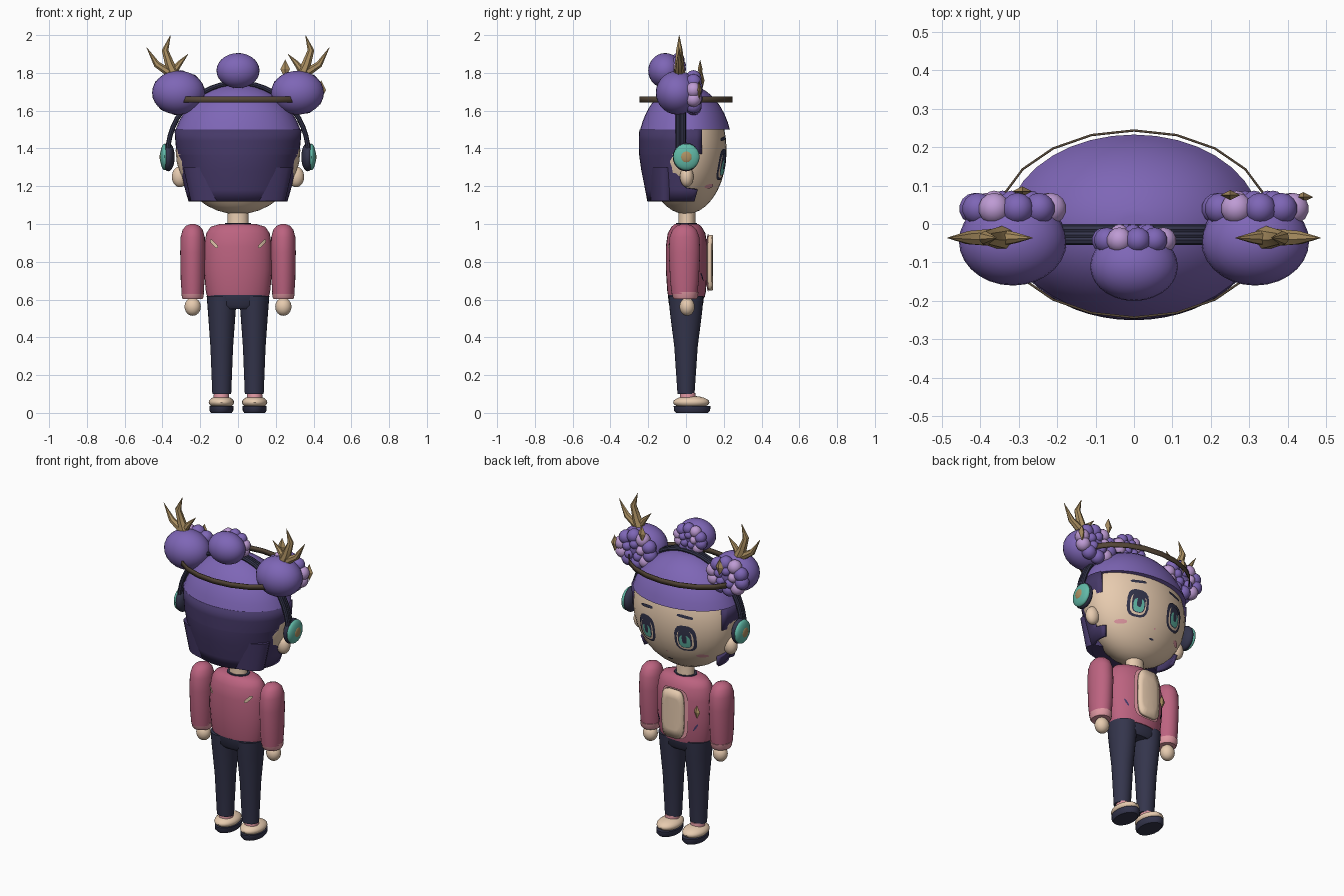
import bpy, bmesh
from math import sin, cos, pi, sqrt, asin
from mathutils import Vector

if "Cube" in bpy.data.objects:
    bpy.data.objects.remove(bpy.data.objects["Cube"])


def colour(name, r, g, b):
    lin = [(c / 255 / 12.92 if c < 11 else ((c / 255 + 0.055) / 1.055) ** 2.4) for c in (r, g, b)]
    m = bpy.data.materials.new(name)
    m.use_nodes = True
    m.diffuse_color = (*lin, 1)
    m.node_tree.nodes["Principled BSDF"].inputs["Base Color"].default_value = (*lin, 1)
    return m


PURPLE = colour("purple hair", 126, 102, 182)
DARK = colour("dark purple hair", 70, 57, 104)
LILAC = colour("lilac curls", 190, 155, 212)
SKIN = colour("skin and cream", 232, 204, 176)
PINK = colour("rose jacket", 188, 99, 128)
BLUSH = colour("light pink trim", 224, 152, 162)
NAVY = colour("navy", 52, 53, 76)
TEAL = colour("teal", 98, 186, 168)
TAN = colour("antler tan", 172, 144, 98)
BROWN = colour("brown band", 84, 70, 55)


def finish(name, bm, mat, smooth=True):
    bmesh.ops.recalc_face_normals(bm, faces=bm.faces)
    me = bpy.data.meshes.new(name)
    bm.to_mesh(me)
    bm.free()
    me.materials.append(mat)
    ob = bpy.data.objects.new(name, me)
    bpy.context.collection.objects.link(ob)
    if smooth:
        bpy.ops.object.select_all(action='DESELECT')
        ob.select_set(True)
        bpy.context.view_layer.objects.active = ob
        bpy.ops.object.shade_smooth_by_angle(angle=0.7)
    return ob


def ball(name, mat, c, r, seg=24):
    bm = bmesh.new()
    bmesh.ops.create_uvsphere(bm, u_segments=seg, v_segments=seg // 2, radius=1)
    for v in bm.verts:
        v.co = Vector([v.co[i] * r[i] + c[i] for i in range(3)])
    return finish(name, bm, mat)


def bridge(bm, rows, closed=True):
    for a, b in zip(rows, rows[1:]):
        n = len(a)
        for i in range(n if closed else n - 1):
            j = (i + 1) % n
            bm.faces.new((a[i], a[j], b[j], b[i]))


def loft(name, mat, rings, cx=0, cy=0, n=28, caps=True):
    """Stack of ellipses, each given as (z, rx, ry, optional shift x, shift y)."""
    bm = bmesh.new()
    rows = []
    for z, rx, ry, *s in rings:
        sx, sy = s if s else (0, 0)
        rows.append([bm.verts.new((cx + sx + rx * cos(2 * pi * i / n),
                                   cy + sy + ry * sin(2 * pi * i / n), z)) for i in range(n)])
    bridge(bm, rows)
    if caps:
        bm.faces.new(rows[0])
        bm.faces.new(rows[-1])
    return finish(name, bm, mat)


def tube(name, mat, pts, radii, n=8):
    """Tube through points in the xz plane, given as (x, y, z)."""
    bm = bmesh.new()
    pts = [Vector(p) for p in pts]
    rows = []
    for k, p in enumerate(pts):
        t = (pts[min(k + 1, len(pts) - 1)] - pts[max(k - 1, 0)]).normalized()
        side = Vector((0, 1, 0))
        up = t.cross(side)
        rows.append([bm.verts.new(p + radii[k] * (side * cos(2 * pi * i / n) + up * sin(2 * pi * i / n)))
                     for i in range(n)])
    bridge(bm, rows)
    bm.faces.new(rows[0])
    bm.faces.new(rows[-1])
    return finish(name, bm, mat)


def head_y(x, z):
    return 0.215 * sqrt(max(0, 1 - (x / 0.33) ** 2 - ((z - 1.39) / 0.338) ** 2))


def torso_y(x, z):
    return 0.112 * sqrt(max(0, 1 - (x / 0.182) ** 2))


def plate(name, mat, surf, c, w, h, off, tilt=0, n=16, power=1.0, side=1):
    """Thin patch hugging a surface: ellipse, or boxier for a lower power."""
    bm = bmesh.new()
    rows = []
    for k in (0.3, 0.65, 1):
        row = []
        for i in range(n):
            a = 2 * pi * (i + 0.5) / n
            u, v = [k * s * (1 if t >= 0 else -1) * abs(t) ** power for s, t in ((w, cos(a)), (h, sin(a)))]
            x, z = c[0] + u * cos(tilt) - v * sin(tilt), c[1] + u * sin(tilt) + v * cos(tilt)
            row.append(bm.verts.new((x, side * (surf(x, z) + off), z)))
        rows.append(row)
    bridge(bm, rows)
    bm.faces.new(rows[0])
    return finish(name, bm, mat)


def gem(name, c, r):
    bm = bmesh.new()
    bmesh.ops.create_cone(bm, segments=4, radius1=r, radius2=0, depth=2 * r)
    bm.verts.ensure_lookup_table()
    for v in bm.verts:
        v.co.z += r
    bmesh.ops.delete(bm, geom=[f for f in bm.faces if len(f.verts) == 4], context='FACES_ONLY')
    low = bmesh.ops.duplicate(bm, geom=bm.verts[:] + bm.edges[:] + bm.faces[:])["geom"]
    for v in low:
        if isinstance(v, bmesh.types.BMVert):
            v.co.z *= -1
    bmesh.ops.remove_doubles(bm, verts=bm.verts, dist=0.0005)
    for v in bm.verts:
        v.co = Vector((v.co.x * 0.8, v.co.y * 0.4, v.co.z * 0.8)) + Vector(c)
    return finish(name, bm, TAN, False)


# Head and hair
ball("head", SKIN, (0, 0, 1.39), (0.33, 0.215, 0.338), 36)
dome = [1.5 + 0.238 * sin(pi / 2 * k / 9) for k in range(10)]
shape = [(z, sqrt(1 - ((z - 1.39) / 0.35) ** 2)) for z in dome]
loft("hair_cap", PURPLE, [(z, 0.348 * s, 0.25 * s) for z, s in shape], cy=-0.005, n=36)

# Back hair is an open shell, each row ending at its own front edge
bm = bmesh.new()
rows = []
for z, rx, ry, front in [(1.5, 0.336, 0.247, 0.085), (1.44, 0.332, 0.25, 0.085), (1.37, 0.325, 0.248, 0.085),
                         (1.365, 0.324, 0.248, 0.0), (1.28, 0.306, 0.236, -0.01), (1.19, 0.282, 0.218, 0.0),
                         (1.18, 0.28, 0.216, 0.062), (1.12, 0.262, 0.205, 0.045)]:
    t0 = asin(front / ry)
    rows.append([bm.verts.new((rx * cos(t), ry * sin(t), z))
                 for t in [t0 - (pi + 2 * t0) * i / 32 for i in range(33)]])
bridge(bm, rows, closed=False)
back = finish("back_hair", bm, DARK)
mod = back.modifiers.new("thickness", 'SOLIDIFY')
mod.thickness, mod.offset = 0.02, -1
# Inner filling keeps the underside of the back hair closed
loft("back_hair_underside", DARK, [(1.122, 0.25, 0.085), (1.3, 0.29, 0.1)], cy=-0.11)


# Hair buns with rosettes of curls on their face side
def bun(name, c, r, ring, curl, face):
    ball(name, PURPLE, c, r, 28)
    for k, (count, scale, lift) in enumerate([(10, 1, 0), (5, 0.5, 0.018)]):
        for i in range(count):
            a = 2 * pi * (i + 0.3) / count
            p = (c[0] + ring[0] * scale * cos(a), face + lift, c[2] + ring[1] * scale * sin(a))
            ball(name + "_curl", LILAC if (i + k) % 3 == 0 else PURPLE, p, [curl * (1 - 0.3 * k)] * 3, 14)


for s, side in ((1, "left"), (-1, "right")):
    bun(side + "_bun", (s * 0.315, -0.045, 1.695), (0.14, 0.115, 0.116), (0.1, 0.078), 0.042, 0.04)
bun("top_bun", (0, -0.11, 1.812), (0.114, 0.09, 0.093), (0.078, 0.06), 0.034, -0.042)
for c in ((0.44, 0.07, 1.71), (0.25, 0.075, 1.82), (-0.29, 0.085, 1.76)):
    gem("hair_gem", c, 0.032)

# Floating hair band and headphone arch
band = loft("hair_band", BROWN, [(1.642, 0.36, 0.246), (1.674, 0.36, 0.246)], n=20, caps=False)
mod = band.modifiers.new("thickness", 'SOLIDIFY')
mod.thickness = 0.006
for dy in (-0.042, -0.028, -0.014):
    arch = [(0.372 * cos(pi * i / 24), dy, 1.37 + 0.378 * sin(pi * i / 24)) for i in range(25)]
    tube("headphone_arch", NAVY, arch, [0.013] * 25)

for s, side in ((1, "left"), (-1, "right")):
    # Headphone cup and ear
    ball(side + "_cup", NAVY, (s * 0.37, 0, 1.355), (0.035, 0.07, 0.076))
    ball(side + "_cup_cover", TEAL, (s * 0.388, 0.002, 1.355), (0.024, 0.07, 0.07))
    ball(side + "_cup_badge", TAN, (s * 0.404, 0.002, 1.355), (0.011, 0.034, 0.034), 16)
    ball(side + "_ear", SKIN, (s * 0.308, 0.004, 1.25), (0.042, 0.036, 0.055))

    # Antler with three prongs
    def prong(pts, radii):
        tube(side + "_antler", TAN, [(s * x, -0.036, z) for x, z in pts], radii, 7)
    prong([(0.325, 1.76), (0.36, 1.84), (0.386, 1.92), (0.357, 2.0)], [0.036, 0.026, 0.018, 0.001])
    prong([(0.36, 1.8), (0.43, 1.845), (0.484, 1.935)], [0.024, 0.018, 0.001])
    prong([(0.345, 1.8), (0.31, 1.85), (0.264, 1.9)], [0.022, 0.015, 0.001])

    # Eye, brow and cheek
    x = s * 0.13
    for part, mat, dz, w, h, off in (("lash", NAVY, 0, 0.064, 0.083, 0.004), ("eye", SKIN, -0.008, 0.048, 0.063, 0.006),
                                     ("iris", NAVY, 0, 0.04, 0.06, 0.008), ("iris_glow", TEAL, -0.016, 0.032, 0.04, 0.010),
                                     ("pupil", NAVY, 0, 0.014, 0.028, 0.012)):
        plate(f"{side}_{part}", mat, head_y, (x, 1.315 + dz), w, h, off, power=0.7)
    plate(side + "_brow", NAVY, head_y, (x, 1.452), 0.048, 0.009, 0.005, tilt=-s * 0.12, power=0.6)
    plate(side + "_cheek", BLUSH, head_y, (s * 0.2, 1.2), 0.03, 0.012, 0.004)

    # Arm, cuff and hand
    loft(side + "_sleeve", PINK, [(0.63, 0.058, 0.068), (0.7, 0.063, 0.076), (0.85, 0.066, 0.083), (0.93, 0.064, 0.079),
                                  (0.97, 0.053, 0.064), (0.99, 0.036, 0.042), (1.0, 0.012, 0.014)], s * 0.24, -0.008)
    loft(side + "_cuff", BLUSH, [(0.602, 0.052, 0.058), (0.612, 0.057, 0.066), (0.64, 0.06, 0.07)], s * 0.24, -0.004)
    ball(side + "_hand", SKIN, (s * 0.24, 0.006, 0.562), (0.043, 0.04, 0.048))

    # Leg, ankle and shoe
    loft(side + "_leg", NAVY, [(0.1, 0.05, 0.045), (0.35, 0.06, 0.062), (0.53, 0.073, 0.085), (0.62, 0.08, 0.092)],
         s * 0.086, 0.0)
    loft(side + "_ankle", BLUSH, [(0.06, 0.042, 0.045), (0.105, 0.04, 0.04)], s * 0.088, 0.01)
    loft(side + "_sole", NAVY, [(0, 0.055, 0.085), (0.012, 0.063, 0.096), (0.036, 0.064, 0.097)], s * 0.088, 0.032)
    ball(side + "_shoe", SKIN, (s * 0.088, 0.028, 0.056), (0.067, 0.096, 0.034))
    plate(side + "_back_mark", SKIN, torso_y, (s * 0.128, 0.895), 0.009, 0.028, 0.004, tilt=-s * 0.75, power=0.6, side=-1)
    plate(side + "_pocket", DARK, torso_y, (s * 0.125, 0.72), 0.005, 0.025, 0.004, tilt=-s * 0.5)

# Nose and mouth
plate("nose", BLUSH, head_y, (0, 1.2), 0.006, 0.005, 0.003)
plate("mouth", NAVY, head_y, (0, 1.145), 0.016, 0.005, 0.004)

# Neck, jacket, shirt front and hips
loft("neck", SKIN, [(0.96, 0.06, 0.05), (1.0, 0.055, 0.045), (1.09, 0.055, 0.045)], cy=0.005)
loft("collar", NAVY, [(0.99, 0.072, 0.058), (1.004, 0.068, 0.055)], cy=0.003)
loft("jacket", PINK, [(0.612, 0.162, 0.096), (0.64, 0.17, 0.102), (0.76, 0.181, 0.11), (0.88, 0.18, 0.11),
                      (0.95, 0.168, 0.1), (0.985, 0.145, 0.08), (1.0, 0.095, 0.062)], cy=0.003)
plate("jacket_lapels", BLUSH, torso_y, (0, 0.795), 0.09, 0.155, 0.009, power=0.45, n=24)
shirt = plate("shirt_front", SKIN, torso_y, (0, 0.795), 0.072, 0.148, 0.021, power=0.45, n=24)
mod = shirt.modifiers.new("thickness", 'SOLIDIFY')
mod.thickness = 0.02
mod.offset = 0
gem("jacket_gem", (-0.135, 0.085, 0.82), 0.026)
loft("hips", NAVY, [(0.55, 0.13, 0.075), (0.57, 0.156, 0.09), (0.625, 0.163, 0.096)])
